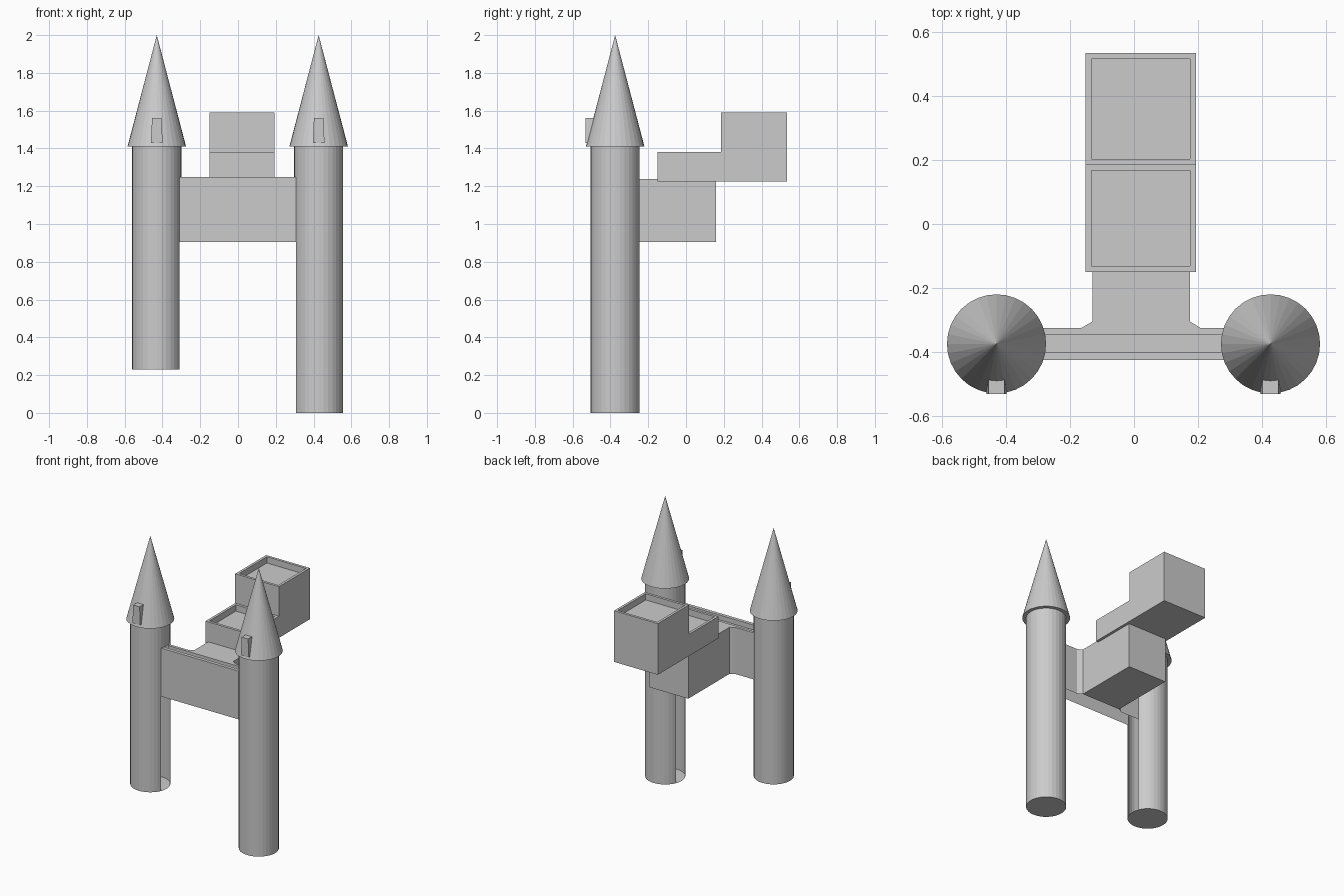
import bpy, bmesh, math

if "Cube" in bpy.data.objects:
    bpy.data.objects.remove(bpy.data.objects["Cube"])

SEG = 32
TOWER_Y = -0.375
WALL_TOP = 1.25


def finish(bm, name):
    bmesh.ops.remove_doubles(bm, verts=bm.verts, dist=1e-5)
    bmesh.ops.recalc_face_normals(bm, faces=bm.faces)
    mesh = bpy.data.meshes.new(name)
    bm.to_mesh(mesh)
    bm.free()
    obj = bpy.data.objects.new(name, mesh)
    bpy.context.collection.objects.link(obj)
    return obj


def sweep(bm, points, offset, closed=False):
    """Strip of quads between a point path and its offset copy."""
    a = [bm.verts.new(p) for p in points]
    b = [bm.verts.new([c + d for c, d in zip(p, offset)]) for p in points]
    n = len(a)
    for i in range(n if closed else n - 1):
        j = (i + 1) % n
        bm.faces.new((a[i], a[j], b[j], b[i]))
    return a, b


def circle(cx, r, z):
    return [(cx + r * math.cos(2 * math.pi * i / SEG),
             TOWER_Y + r * math.sin(2 * math.pi * i / SEG), z) for i in range(SEG)]


def tower(side, cx, z0):
    # Round shaft, with a tall slot on the inner side below the wall top
    inner = cx - math.copysign(0.115, cx)
    bm = bmesh.new()
    bottom, _ = sweep(bm, circle(cx, 0.13, z0), (0, 0, WALL_TOP - z0), True)
    slot = [f for f in bm.faces if (f.calc_center_median().x - inner) * cx < 0]
    bmesh.ops.delete(bm, geom=slot, context='FACES_ONLY')
    bm.faces.new(bottom)
    sweep(bm, circle(cx, 0.13, WALL_TOP), (0, 0, 1.41 - WALL_TOP), True)
    finish(bm, side + "_tower")

    # Pointed roof
    bm = bmesh.new()
    ring = [bm.verts.new(p) for p in circle(cx, 0.155, 1.41)]
    tip = bm.verts.new((cx, TOWER_Y, 2.0))
    for i in range(SEG):
        bm.faces.new((ring[i], ring[(i + 1) % SEG], tip))
    bm.faces.new(ring)
    finish(bm, side + "_roof")

    # Small tapered dormer on the roof front
    bm = bmesh.new()
    bmesh.ops.create_cube(bm, size=1)
    for v in bm.verts:
        w = 0.025 if v.co.z > 0 else 0.031
        v.co = (cx + math.copysign(w, v.co.x),
                -0.532 if v.co.y < 0 else -0.485,
                1.56 if v.co.z > 0 else 1.43)
    finish(bm, side + "_dormer")


tower("left", -0.43, 0.23)
tower("right", 0.427, 0.0)

# Front wall with a gutter along its top
X0, X1 = -0.31, 0.307
bm = bmesh.new()
profile = [(-0.425, 0.905), (-0.425, WALL_TOP), (-0.40, WALL_TOP),
           (-0.40, 1.215), (-0.345, 1.215), (-0.345, 1.238)]
sweep(bm, [(X0, y, z) for y, z in profile], (X1 - X0, 0, 0))
finish(bm, "front_wall")

# Rear wall and passage block, open below along the wall
bm = bmesh.new()
Z0, Z1 = 0.905, 1.238
outline = [(X0, -0.325), (-0.165, -0.325), (-0.13, -0.305), (-0.13, 0.16),
           (0.175, 0.16), (0.175, -0.305), (0.208, -0.325), (X1, -0.325)]
low, top = sweep(bm, [(x, y, Z0) for x, y in outline], (0, 0, Z1 - Z0))
bm.faces.new(top + [bm.verts.new((X1, -0.345, Z1)), bm.verts.new((X0, -0.345, Z1))])
bm.faces.new(low[2:6])
finish(bm, "passage_block")

# Stepped upper block with a sunken roof on each step
bm = bmesh.new()
steps = [(-0.15, 1.225), (0.535, 1.225), (0.535, 1.59),
         (0.185, 1.59), (0.185, 1.38), (-0.15, 1.38)]
a, b = sweep(bm, [(-0.152, y, z) for y, z in steps], (0.346, 0, 0), True)
bm.faces.new(a)
bm.faces.new(b)
bmesh.ops.recalc_face_normals(bm, faces=bm.faces)
bm.normal_update()
for roof in [f for f in bm.faces if f.normal.z > 0.9]:
    bmesh.ops.inset_individual(bm, faces=[roof], thickness=0.026)
    walls = bmesh.ops.extrude_discrete_faces(bm, faces=[roof])
    bmesh.ops.translate(bm, verts=walls["faces"][0].verts, vec=(0, 0, -0.045))
finish(bm, "stepped_upper_block")
